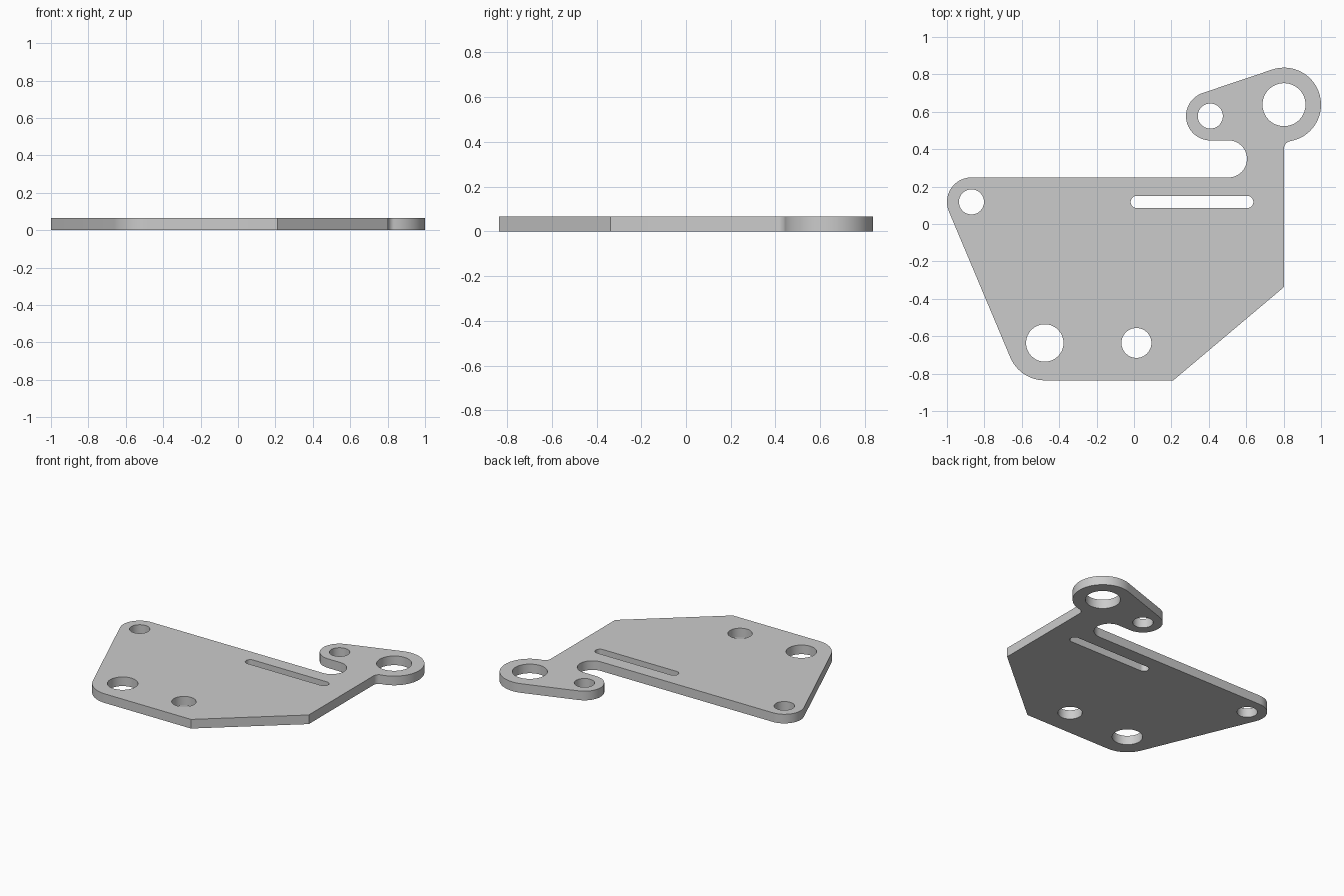
import bpy, bmesh
from math import acos, atan2, cos, sin, sqrt, pi, ceil, hypot, radians

if "Cube" in bpy.data.objects:
    bpy.data.objects.remove(bpy.data.objects["Cube"])

THICK = 0.066


def arc(c, r, a0, a1):
    """Points along an arc from angle a0 to a1 (radians)."""
    n = max(4, ceil(abs(a1 - a0) / radians(6)))
    return [(c[0] + r * cos(a0 + (a1 - a0) * i / n),
             c[1] + r * sin(a0 + (a1 - a0) * i / n)) for i in range(n + 1)]


def tangent_angle(c1, r1, c2, r2):
    """Angle of the shared outer normal, going counter-clockwise from c1 to c2."""
    dx, dy = c2[0] - c1[0], c2[1] - c1[1]
    return atan2(dy, dx) - acos((r1 - r2) / hypot(dx, dy))


def circle(c, r):
    return arc(c, r, 0, 2 * pi)[:-1]


# Rounded corners and lugs
left, left_r = (-0.869, 0.118), 0.131
low, low_r = (-0.477, -0.636), 0.2
big, big_r = (0.802, 0.638), 0.198
small, small_r = (0.408, 0.577), 0.13
notch, notch_r = (0.505, 0.348), 0.099
edge_x, fillet_r = 0.802, 0.04

a_left = tangent_angle(left, left_r, low, low_r) % (2 * pi)
a_lug = tangent_angle(big, big_r, small, small_r) % (2 * pi)

# Fillet between the right edge and the big lug
fillet = (edge_x + fillet_r,
          big[1] - sqrt((big_r + fillet_r) ** 2 - fillet_r ** 2))
a_fillet = atan2(fillet[1] - big[1], fillet[0] - big[0])

outline = (arc(left, left_r, pi / 2, a_left)
           + arc(low, low_r, a_left, 1.5 * pi)
           + [(0.21, -0.836), (edge_x, -0.337)]
           + arc(fillet, fillet_r, pi, a_fillet + pi)
           + arc(big, big_r, a_fillet, a_lug)[1:]
           + arc(small, small_r, a_lug, 1.5 * pi)
           + arc(notch, notch_r, pi / 2, -pi / 2))

# Round holes and the long slot
slot_y, slot_r = 0.118, 0.033
loops = [outline,
         circle(left, 0.067), circle(low, 0.1), circle((0.013, -0.636), 0.08),
         circle(big, 0.115), circle(small, 0.067),
         arc((0.605, slot_y), slot_r, -pi / 2, pi / 2)
         + arc((0.015, slot_y), slot_r, pi / 2, 1.5 * pi)]

# Fill the profile and extrude it into the plate
bm = bmesh.new()
for pts in loops:
    vs = [bm.verts.new((x, y, 0)) for x, y in pts]
    for i, v in enumerate(vs):
        bm.edges.new((v, vs[(i + 1) % len(vs)]))
bmesh.ops.triangle_fill(bm, use_beauty=True, use_dissolve=False, edges=bm.edges[:])
ext = bmesh.ops.extrude_face_region(bm, geom=bm.faces[:], use_keep_orig=True)
top = [g for g in ext["geom"] if isinstance(g, bmesh.types.BMVert)]
bmesh.ops.translate(bm, verts=top, vec=(0, 0, THICK))
bmesh.ops.remove_doubles(bm, verts=bm.verts[:], dist=1e-5)
bmesh.ops.recalc_face_normals(bm, faces=bm.faces[:])

mesh = bpy.data.meshes.new("bracket_plate")
bm.to_mesh(mesh)
bm.free()
plate = bpy.data.objects.new("bracket_plate", mesh)
bpy.context.collection.objects.link(plate)
bpy.context.view_layer.objects.active = plate
plate.select_set(True)
bpy.ops.object.shade_smooth_by_angle(angle=radians(25))
